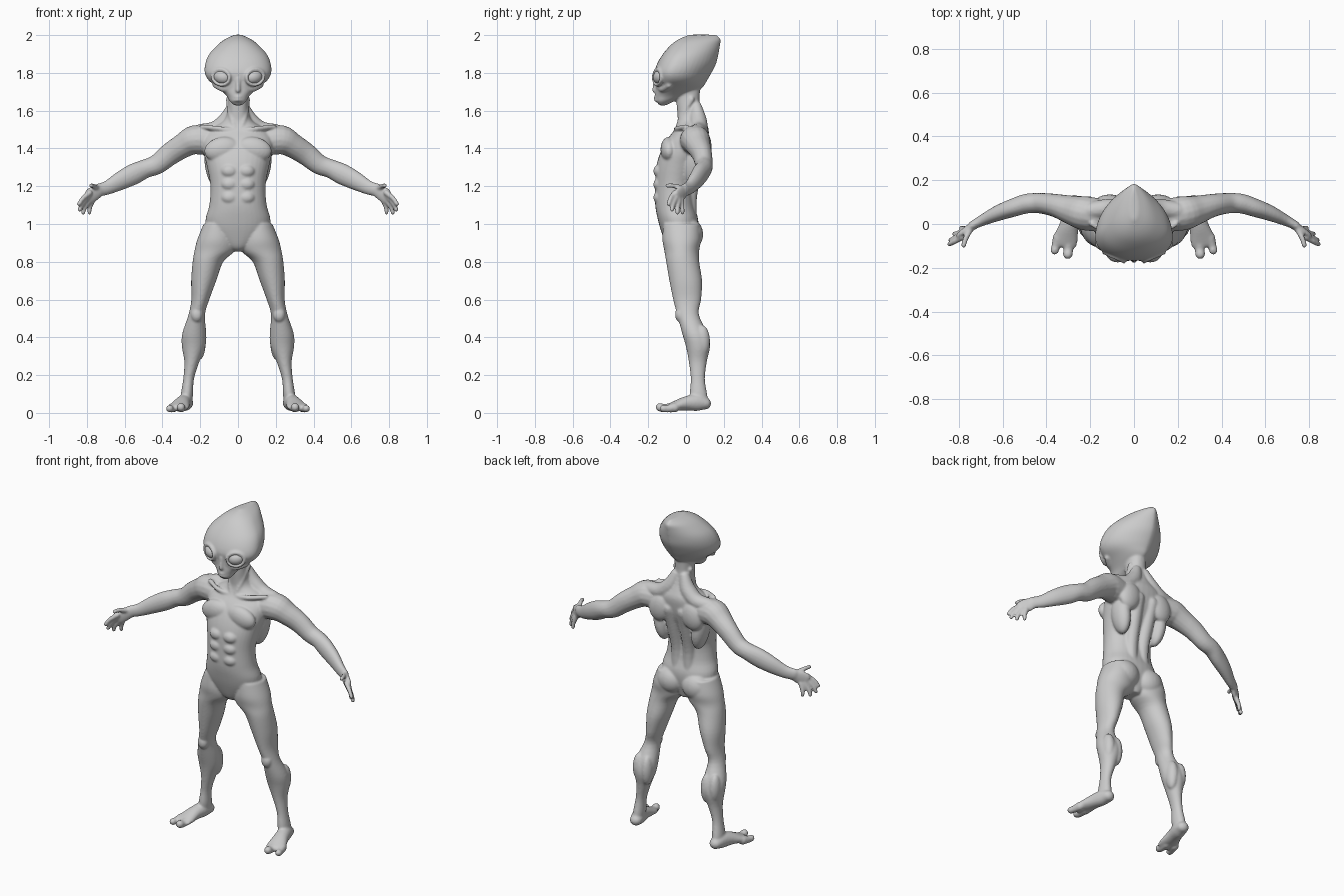
import bpy, bmesh, math
from mathutils import Vector, Matrix

bm = bmesh.new()


def refine(rows, n=4):
    """Catmull-Rom interpolation of rows of numbers."""
    out = []
    for i in range(len(rows) - 1):
        a, b = rows[max(i - 1, 0)], rows[i]
        c, d = rows[i + 1], rows[min(i + 2, len(rows) - 1)]
        for k in range(n):
            t = k / n
            out.append([0.5 * (2 * q + (r - p) * t + (2 * p - 5 * q + 4 * r - s) * t * t
                               + (3 * q - p - 3 * r + s) * t ** 3)
                        for p, q, r, s in zip(a, b, c, d)])
    return out + [list(rows[-1])]


def skin(rings):
    """Bridge rings of points into a closed solid."""
    rings = [[bm.verts.new(p) for p in ring] for ring in rings]
    n = len(rings[0])
    for a, b in zip(rings, rings[1:]):
        for i in range(n):
            bm.faces.new((a[i], a[(i + 1) % n], b[(i + 1) % n], b[i]))
    bm.faces.new(rings[0][::-1])
    bm.faces.new(rings[-1])


def loft(rows, front=0.85, back=0.85, k=0.5, n=36):
    """Horizontal sections: z, x0, x1, y_front, y_back."""
    rings = []
    for z, x0, x1, yf, yb in refine(rows):
        xc, w, yc = (x0 + x1) / 2, (x1 - x0) / 2, yf + k * (yb - yf)
        ring = []
        for i in range(n):
            s, c = math.sin(math.tau * i / n), math.cos(math.tau * i / n)
            x = math.copysign(abs(s) ** (back if c > 0 else front), s) * w
            ring.append((xc + x, yc + c * ((yb - yc) if c > 0 else (yc - yf)), z))
        rings.append(ring)
    skin(rings)


def tube(rows, ref=(0, 0, 1), n=16):
    """Round-ended limb: x, y, z, side radius, up radius."""
    rows = refine([r if len(r) == 5 else (*r, r[3]) for r in rows])
    P = [Vector(r[:3]) for r in rows]
    T = [(P[min(i + 1, len(P) - 1)] - P[max(i - 1, 0)]).normalized() for i in range(len(P))]
    secs = [(p, t, r[3], r[4]) for p, t, r in zip(P, T, rows)]

    def cap(sec, sign):
        p, t, a, b = sec
        m = min(a, b)
        return [(p + t * sign * m * d, t, a * f, b * f) for d, f in ((.5, .87), (.85, .53), (1, .1))]
    secs = cap(secs[0], -1)[::-1] + secs + cap(secs[-1], 1)
    rings = []
    for p, t, a, b in secs:
        u = t.cross(Vector(ref)).normalized()
        v = u.cross(t)
        rings.append([p + u * a * math.cos(math.tau * i / n) + v * b * math.sin(math.tau * i / n)
                      for i in range(n)])
    skin(rings)


def blob(loc, size, rot=0):
    m = Matrix.Translation(loc) @ Matrix.Rotation(rot, 4, 'Y') @ Matrix.Diagonal((*size, 1))
    bmesh.ops.create_uvsphere(bm, u_segments=24, v_segments=16, radius=1, matrix=m)


# ---- one side: leg, foot, arm, hand, muscles ----
loft([(1.0, .04, .182, -.12, .07), (.92, .012, .215, -.125, .08), (.86, .015, .23, -.115, .07),
      (.80, .078, .24, -.105, .07), (.70, .115, .248, -.088, .085), (.60, .152, .247, -.068, .08),
      (.52, .175, .262, -.047, .068), (.42, .168, .295, -.02, .115), (.35, .173, .297, 0, .127),
      (.27, .205, .284, .015, .11), (.18, .233, .29, .025, .1), (.10, .238, .302, .02, .112),
      (.05, .243, .302, .03, .12)], 1, 1)
blob((.218, -.03, .52), (.032, .028, .04))
blob((.26, .085, .38), (.034, .042, .085))
blob((.205, .085, .37), (.034, .042, .09))
tube([(.272, .1, .05, .036, .033), (.28, .06, .055, .04, .045), (.295, 0, .05, .043, .038),
      (.31, -.06, .036, .055, .026), (.318, -.09, .028, .057, .02)])
tube([(.298, -.07, .03, .026), (.30, -.115, .025, .022), (.302, -.138, .03, .023)])
tube([(.345, -.06, .028, .026), (.357, -.1, .022, .02), (.362, -.12, .023, .02)])

tube([(.15, .04, 1.44, .075), (.23, .05, 1.445, .078), (.29, .065, 1.415, .066),
      (.36, .085, 1.37, .053, .06), (.43, .095, 1.315, .047, .053), (.49, .093, 1.293, .045, .05),
      (.55, .075, 1.265, .042, .056), (.62, .05, 1.23, .036, .05), (.69, .018, 1.193, .026, .038),
      (.74, -.008, 1.18, .02, .034)])
tube([(.73, -.005, 1.18, .02, .034), (.765, -.028, 1.16, .017, .042), (.79, -.045, 1.142, .014, .04)])
for a, m, b in (((.785, -.06, 1.165), (.822, -.082, 1.135), (.842, -.092, 1.105)),
                ((.79, -.05, 1.148), (.825, -.068, 1.105), (.838, -.074, 1.075)),
                ((.785, -.038, 1.13), (.812, -.045, 1.085), (.82, -.045, 1.06)),
                ((.768, -.024, 1.13), (.785, -.02, 1.085), (.786, -.018, 1.06)),
                ((.745, -.02, 1.19), (.768, -.065, 1.202), (.778, -.098, 1.203))):
    tube([(*a, .015), (*m, .0125), (*b, .0115)], ref=(.6, .8, .1))

blob((.085, -.09, 1.395), (.095, .045, .065), .2)          # chest
blob((.11, .095, 1.41), (.07, .04, .085), -.3)             # shoulder blade
blob((.13, .04, 1.31), (.045, .065, .12), .15)             # flank
blob((.085, .025, .945), (.085, .066, .08))                # buttock
tube([(.04, .025, 1.0, .035), (.04, .022, 1.15, .037), (.045, .055, 1.3, .04),
      (.05, .09, 1.42, .04)], ref=(0, 1, 0))               # back strap
tube([(.03, .055, 1.62, .03), (.06, .065, 1.55, .045), (.12, .07, 1.5, .045),
      (.2, .06, 1.49, .04)], ref=(0, 1, 0))                # neck to shoulder
tube([(.05, .03, 1.66, .015), (.035, -.02, 1.57, .016), (.015, -.045, 1.5, .014)], ref=(0, 1, 0))
tube([(.02, -.05, 1.495, .012), (.1, -.05, 1.505, .013), (.19, .0, 1.515, .013)])  # collar bone
for i, z in enumerate((1.28, 1.21, 1.14)):
    blob((.045, -.138, z), (.045, .035, .036))             # stomach

# eyelid rim, brow and cheek
EYE, TURN, TILT = Vector((.084, -.137, 1.778)), math.radians(24), math.radians(-14)
eye_rot = Matrix.Rotation(TURN, 3, 'Z') @ Matrix.Rotation(TILT, 3, 'Y')
rim = []
for i in range(17):
    a = math.tau * i / 16
    rim.append((*(EYE + eye_rot @ Vector((.05 * math.cos(a), -.016, .041 * math.sin(a)))), .0095))
tube(rim, ref=(.4, -.9, 0), n=10)
tube([(.03, -.145, 1.735, .016), (.07, -.125, 1.715, .018), (.12, -.09, 1.735, .016)])

dup = bmesh.ops.duplicate(bm, geom=bm.verts[:] + bm.edges[:] + bm.faces[:])['geom']
for v in dup:
    if isinstance(v, bmesh.types.BMVert):
        v.co.x *= -1

# ---- torso with neck ----
torso = [(.855, .03, -.07, .03), (.88, .07, -.1, .04), (.95, .15, -.128, .06), (1.02, .172, -.148, .065),
         (1.10, .152, -.163, .045), (1.2, .146, -.164, .042), (1.3, .163, -.158, .075),
         (1.38, .182, -.135, .105), (1.45, .185, -.098, .118), (1.5, .15, -.06, .12),
         (1.54, .085, -.045, .105), (1.58, .06, -.045, .088), (1.64, .053, -.05, .072),
         (1.72, .053, -.05, .075)]
loft([(z, -w, w, f, b) for z, w, f, b in torso])

# ---- head, narrow at the back ----
head = [(1.628, .02, -.14, -.105), (1.65, .044, -.157, -.06), (1.68, .062, -.163, .02),
        (1.72, .105, -.16, .085), (1.76, .155, -.163, .112), (1.80, .176, -.168, .135),
        (1.85, .173, -.152, .16), (1.90, .152, -.122, .172), (1.95, .106, -.078, .181),
        (1.98, .066, -.035, .183), (2.002, .018, .02, .16)]
loft([(z, -w, w, f, b) for z, w, f, b in head], 0.9, 1.35, 0.34, 48)
tube([(0, -.158, 1.77, .014), (0, -.163, 1.735, .012), (0, -.167, 1.708, .013)], ref=(0, 1, 0))
for z in (1.673, 1.656):                                    # lips
    tube([(-.03, -.147, z - .003, .005), (0, -.163, z, .0075), (.03, -.147, z - .003, .005)])

bmesh.ops.recalc_face_normals(bm, faces=bm.faces[:])
mesh = bpy.data.meshes.new("body")
bm.to_mesh(mesh)
bm.free()
body = bpy.data.objects.new("body", mesh)
bpy.context.collection.objects.link(body)

# fuse all parts into one smooth skin
rm = body.modifiers.new("fuse", 'REMESH')
rm.mode, rm.voxel_size, rm.use_smooth_shade = 'VOXEL', 0.006, True
sm = body.modifiers.new("soften", 'SMOOTH')
sm.factor, sm.iterations = 0.5, 7

# ---- eyeballs ----
for side, name in ((1, "left_eye"), (-1, "right_eye")):
    bpy.ops.mesh.primitive_uv_sphere_add(segments=32, ring_count=20, radius=1,
                                         location=(side * EYE.x, EYE.y, EYE.z))
    eye = bpy.context.object
    eye.name = name
    eye.scale = (.047, .036, .037)
    eye.rotation_euler = (0, side * TILT, side * TURN)
    bpy.ops.object.shade_smooth()
